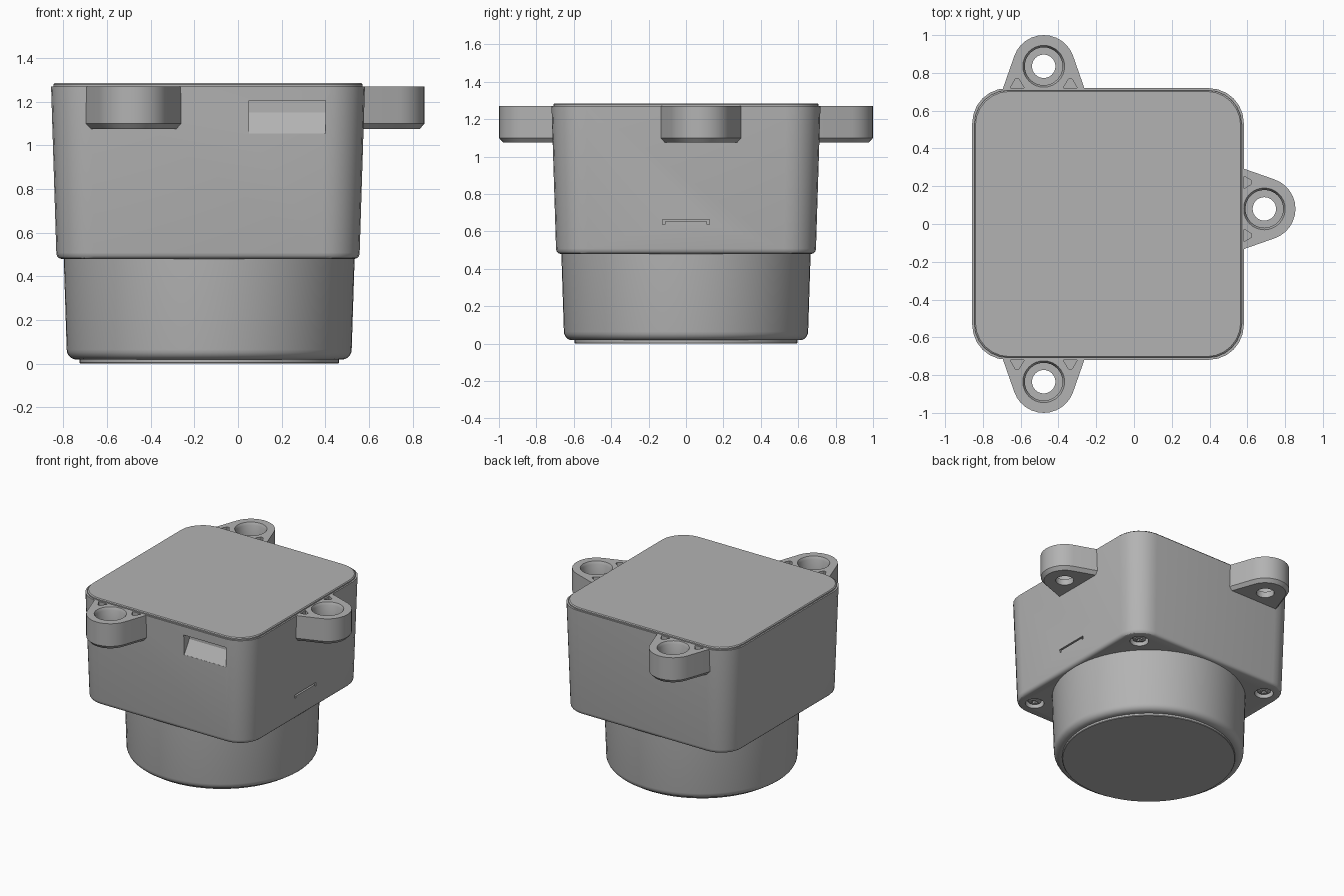
import bpy, bmesh
from math import sin, cos, pi, radians
from mathutils import Matrix

cube = bpy.data.objects.get("Cube")
if cube:
    bpy.data.objects.remove(cube, do_unlink=True)

grey = bpy.data.materials.new("mid grey plastic")
grey.use_nodes = True
grey.diffuse_color = (0.45, 0.45, 0.45, 1)
grey.node_tree.nodes["Principled BSDF"].inputs["Base Color"].default_value = (0.45, 0.45, 0.45, 1)

CX = -0.1375          # centre of the case in x
DRUM_X = -0.132       # centre of the round housing in x


def loft(name, rings, matrix=None):
    """Closed solid skinned through equal-length rings of points."""
    bm = bmesh.new()
    loops = [[bm.verts.new(p) for p in ring] for ring in rings]
    n = len(loops[0])
    for a, b in zip(loops, loops[1:]):
        for i in range(n):
            j = (i + 1) % n
            bm.faces.new((a[i], a[j], b[j], b[i]))
    bm.faces.new(loops[0][::-1])
    bm.faces.new(loops[-1])
    if matrix:
        bm.transform(matrix)
    bmesh.ops.recalc_face_normals(bm, faces=bm.faces)
    mesh = bpy.data.meshes.new(name)
    bm.to_mesh(mesh)
    bm.free()
    mesh.materials.append(grey)
    obj = bpy.data.objects.new(name, mesh)
    bpy.context.collection.objects.link(obj)
    return obj


def lathe(name, x, y, profile, sides=48, matrix=None):
    return loft(name, [[(x + r * cos(2 * pi * i / sides), y + r * sin(2 * pi * i / sides), z)
                        for i in range(sides)] for r, z in profile], matrix)


def rounded_square(half, radius, z, steps=6):
    pts = []
    for q, (sx, sy) in enumerate([(1, 1), (-1, 1), (-1, -1), (1, -1)]):
        for k in range(steps + 1):
            a = (q + k / steps) * pi / 2
            pts.append((CX + sx * (half - radius) + radius * cos(a),
                        sy * (half - radius) + radius * sin(a), z))
    return pts


def box(name, x, y, z):
    return loft(name, [[(x[0], y[0], h), (x[1], y[0], h), (x[1], y[1], h), (x[0], y[1], h)] for h in z])


def cut(target, cutter):
    """Subtract the cutter, then discard it."""
    cutter.hide_render = True
    mod = target.modifiers.new("cut", "BOOLEAN")
    mod.operation = "DIFFERENCE"
    mod.solver = "EXACT"
    mod.object = cutter
    bpy.context.view_layer.objects.active = target
    bpy.ops.object.modifier_apply(modifier=mod.name)
    bpy.data.objects.remove(cutter, do_unlink=True)


parts = []

# Tapered case with a rounded lower edge, and its lid
case_body = loft("case_body", [rounded_square(h, r, z) for h, r, z in
                               [(0.672, 0.15, 0.48), (0.684, 0.16, 0.484), (0.692, 0.168, 0.493),
                                (0.695, 0.17, 0.508), (0.719, 0.185, 1.27)]])
lid = loft("lid", [rounded_square(h, 0.18, z) for h, z in [(0.708, 1.265), (0.708, 1.279), (0.702, 1.285)]])
parts += [case_body, lid]

# Finger recess with a sloping floor
recess = [(-0.75, 1.055), (-0.711, 1.055), (-0.65, 1.15), (-0.65, 1.205), (-0.75, 1.205)]
cut(case_body, loft("recess_cutter", [[(x, y, z) for y, z in recess] for x in (0.05, 0.40)]))

# Bracket-shaped groove on the side
for y, z in [((-0.125, 0.125), (0.652, 0.664)), ((-0.125, -0.113), (0.638, 0.66)), ((0.113, 0.125), (0.638, 0.66))]:
    cut(case_body, box("groove_cutter", (0.545, 0.62), y, z))

# Sunken corner screws under the case
for sx in (-1, 1):
    for sy in (-1, 1):
        x, y = CX + sx * 0.56, sy * 0.56
        cut(case_body, lathe("screw_hole_cutter", x, y, [(0.065, 0.45), (0.065, 0.53)], 20))
        screw = lathe("corner_screw", x, y, [(0.03, 0.492), (0.046, 0.498), (0.052, 0.51), (0.052, 0.54)], 20)
        for a, b in [(0.03, 0.007), (0.007, 0.03)]:
            cut(screw, box("drive_cutter", (x - a, x + a), (y - b, y + b), (0.48, 0.512)))
        parts.append(screw)

# Round housing with a soft lower edge, and the raised disc beneath it
fillet = [(0.607 + 0.046 * sin(a), 0.064 - 0.046 * cos(a)) for a in (radians(18 * k) for k in range(6))]
parts.append(lathe("round_housing", DRUM_X, 0, fillet + [(0.667, 0.5)], 64))
parts.append(lathe("base_disc", DRUM_X, 0, [(0.592, 0), (0.595, 0.004), (0.595, 0.03)], 64))


# Mounting ears: built pointing to +y, then turned into place
def ear_outline(inset, z, tip=0.835, tangent=18.7, steps=12):
    r, w = 0.165 - inset, 0.222 - inset
    pts = [(w, 0.70, z)]
    for k in range(steps + 1):
        a = radians(tangent + (180 - 2 * tangent) * k / steps)
        pts.append((r * cos(a), tip + r * sin(a), z))
    return pts + [(-w, 0.70, z)]


for name, x, y, turn in [("back_ear", -0.478, 0, 0), ("front_ear", -0.478, 0, pi), ("left_ear", -0.145, 0.08, -pi / 2)]:
    place = Matrix.Translation((x, y, 0)) @ Matrix.Rotation(turn, 4, "Z")
    ear = loft(name, [ear_outline(i, z) for i, z in [(0.022, 1.075), (0, 1.1), (0, 1.27)]], place)
    cut(ear, lathe("bolt_hole_cutter", 0, 0.835,
                   [(0.062, 1.0), (0.062, 1.12), (0.1, 1.12), (0.1, 1.25), (0.116, 1.28)], 32, place))
    for s in (-1, 1):
        pocket = [(s * 0.18, 0.715), (s * 0.15, 0.768), (s * 0.132, 0.768), (s * 0.1, 0.715)]
        cut(ear, loft("pocket_cutter", [[(u, v, z) for u, v in pocket] for z in (1.13, 1.3)], place))
    parts.append(ear)

# Smooth shading with sharp edges kept
bpy.ops.object.select_all(action="DESELECT")
for p in parts:
    p.select_set(True)
bpy.context.view_layer.objects.active = parts[0]
bpy.ops.object.shade_smooth_by_angle(angle=radians(30))
